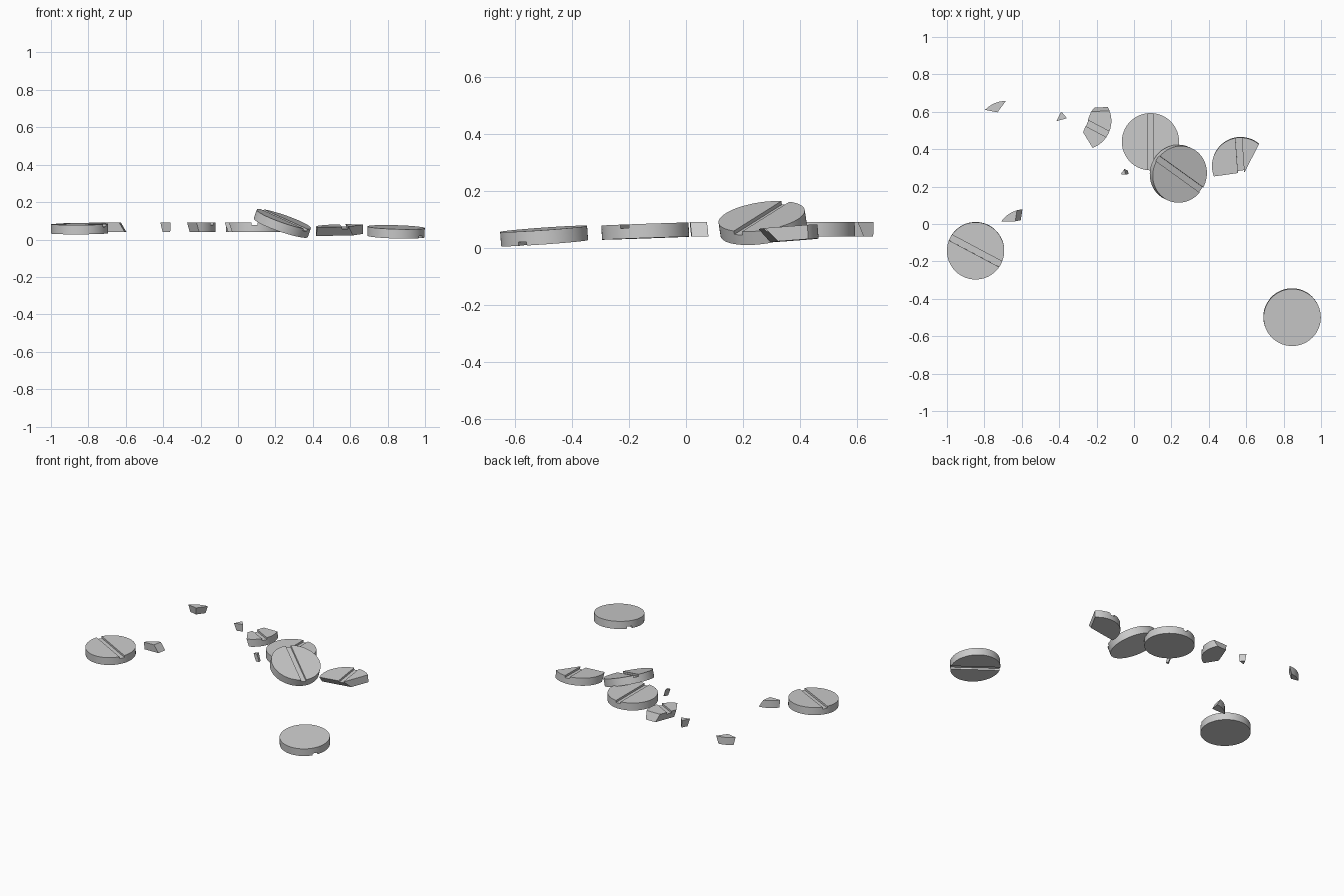
import bpy, bmesh, math
from mathutils import Vector, Matrix

if "Cube" in bpy.data.objects:
    bpy.data.objects.remove(bpy.data.objects["Cube"])

R, T = 0.153, 0.05          # tablet radius and thickness
GW, GD = 0.034, 0.013       # score groove width and depth


def link(name, mesh):
    ob = bpy.data.objects.new(name, mesh)
    bpy.context.collection.objects.link(ob)
    return ob


def tablet(name, centre, slope=(0, 0), groove=None, side=1, keep=None, cuts=()):
    """Scored disc, tilted by slope (dz/dx, dz/dy), then broken by slanted planes.
    Each cut: two points on the top edge and the sideways shift at the bottom."""
    bm = bmesh.new()
    bmesh.ops.create_cone(bm, cap_ends=True, segments=72, radius1=R, radius2=R, depth=T)
    mesh = bpy.data.meshes.new(name)
    bm.to_mesh(mesh)
    bm.free()
    ob = link(name, mesh)

    # score line
    if groove is not None:
        cm = bpy.data.meshes.new("groove_cutter")
        bm = bmesh.new()
        mat = (Matrix.Rotation(math.radians(groove), 4, 'Z')
               @ Matrix.Translation((0, 0, side * T / 2))
               @ Matrix.Diagonal((0.5, GW, GD * 2, 1)))
        bmesh.ops.create_cube(bm, size=1, matrix=mat)
        bm.to_mesh(cm)
        bm.free()
        cutter = link("groove_cutter", cm)
        cutter.hide_render = True
        mod = ob.modifiers.new("score", 'BOOLEAN')
        mod.operation = 'DIFFERENCE'
        mod.solver = 'EXACT'
        mod.object = cutter
        dg = bpy.context.evaluated_depsgraph_get()
        new = bpy.data.meshes.new_from_object(ob.evaluated_get(dg))
        ob.modifiers.clear()
        ob.data = new
        bpy.data.objects.remove(cutter)

    # placement and fracture planes
    n = Vector((-slope[0], -slope[1], 1)).normalized()
    tilt = Vector((0, 0, 1)).rotation_difference(n).to_matrix().to_4x4()
    bm = bmesh.new()
    bm.from_mesh(ob.data)
    bm.transform(Matrix.Translation(centre) @ tilt)
    top, bot = centre[2] + T / 2, centre[2] - T / 2
    for p, q, s in cuts:
        a, b = Vector((*p, top)), Vector((*q, top))
        c = Vector((p[0] + s[0], p[1] + s[1], bot))
        no = (b - a).cross(c - a).normalized()
        if no.dot(Vector((*keep, centre[2])) - a) > 0:
            no = -no
        res = bmesh.ops.bisect_plane(bm, geom=bm.verts[:] + bm.edges[:] + bm.faces[:],
                                     plane_co=a, plane_no=no, clear_outer=True)
        edges = [e for e in res['geom_cut'] if isinstance(e, bmesh.types.BMEdge)]
        if edges:
            bmesh.ops.edgeloop_fill(bm, edges=edges)
    bmesh.ops.recalc_face_normals(bm, faces=bm.faces[:])
    bm.to_mesh(ob.data)
    bm.free()
    return ob


# whole tablets
tablet("tablet_left", (-0.847, -0.143, 0.058), (0.005, 0.035), -28)
tablet("tablet_right", (0.845, -0.498, 0.041), (-0.03, 0.07), -30.6, side=-1)
tablet("tablet_flat", (0.088, 0.44, 0.065), (0, 0), 90)
tablet("tablet_leaning", (0.237, 0.269, 0.0865), (-0.345, 0.15), -35)

# large broken piece
tablet("broken_half", (0.57, 0.311, 0.046), (0.01, 0.07), -86, keep=(0.55, 0.36), cuts=[
    ((0.43, 0.25), (0.59, 0.275), (-0.007, 0.045)),
    ((0.59, 0.275), (0.67, 0.43), (0, 0))])

# quarter piece
tablet("broken_quarter", (-0.274, 0.551, 0.065), (0, 0), -28, keep=(-0.18, 0.52), cuts=[
    ((-0.222, 0.62), (-0.272, 0.49), (0.01, -0.004)),
    ((-0.272, 0.49), (-0.22, 0.405), (0.012, 0.008)),
    ((-0.22, 0.602), (-0.13, 0.604), (0, 0.021))])

# rim chips
tablet("chip_far", (-0.685, 0.505, 0.065), keep=(-0.735, 0.63), cuts=[
    ((-0.805, 0.612), (-0.73, 0.597), (0.002, 0.01)),
    ((-0.73, 0.597), (-0.685, 0.658), (-0.01, 0.008))])
tablet("chip_near", (-0.584, -0.074, 0.065), keep=(-0.655, 0.035), cuts=[
    ((-0.71, 0.013), (-0.61, 0.015), (0, 0.005)),
    ((-0.635, 0.013), (-0.625, 0.078), (0.028, -0.003))])
tablet("chip_small", (-0.49, 0.485, 0.065), keep=(-0.388, 0.572), cuts=[
    ((-0.415, 0.55), (-0.39, 0.6), (0.008, 0)),
    ((-0.415, 0.55), (-0.36, 0.565), (0, 0.005))])
tablet("crumb", (-0.05, 0.418, 0.065), keep=(-0.056, 0.272), cuts=[
    ((-0.072, 0.265), (-0.05, 0.296), (0.014, -0.008)),
    ((-0.052, 0.295), (-0.045, 0.262), (0.018, -0.004)),
    ((-0.07, 0.296), (-0.02, 0.290), (0, -0.006))])

# smooth rims, crisp edges
bpy.ops.object.select_all(action='DESELECT')
for ob in bpy.context.collection.objects:
    ob.select_set(True)
    bpy.context.view_layer.objects.active = ob
bpy.ops.object.shade_smooth_by_angle(angle=math.radians(25))
